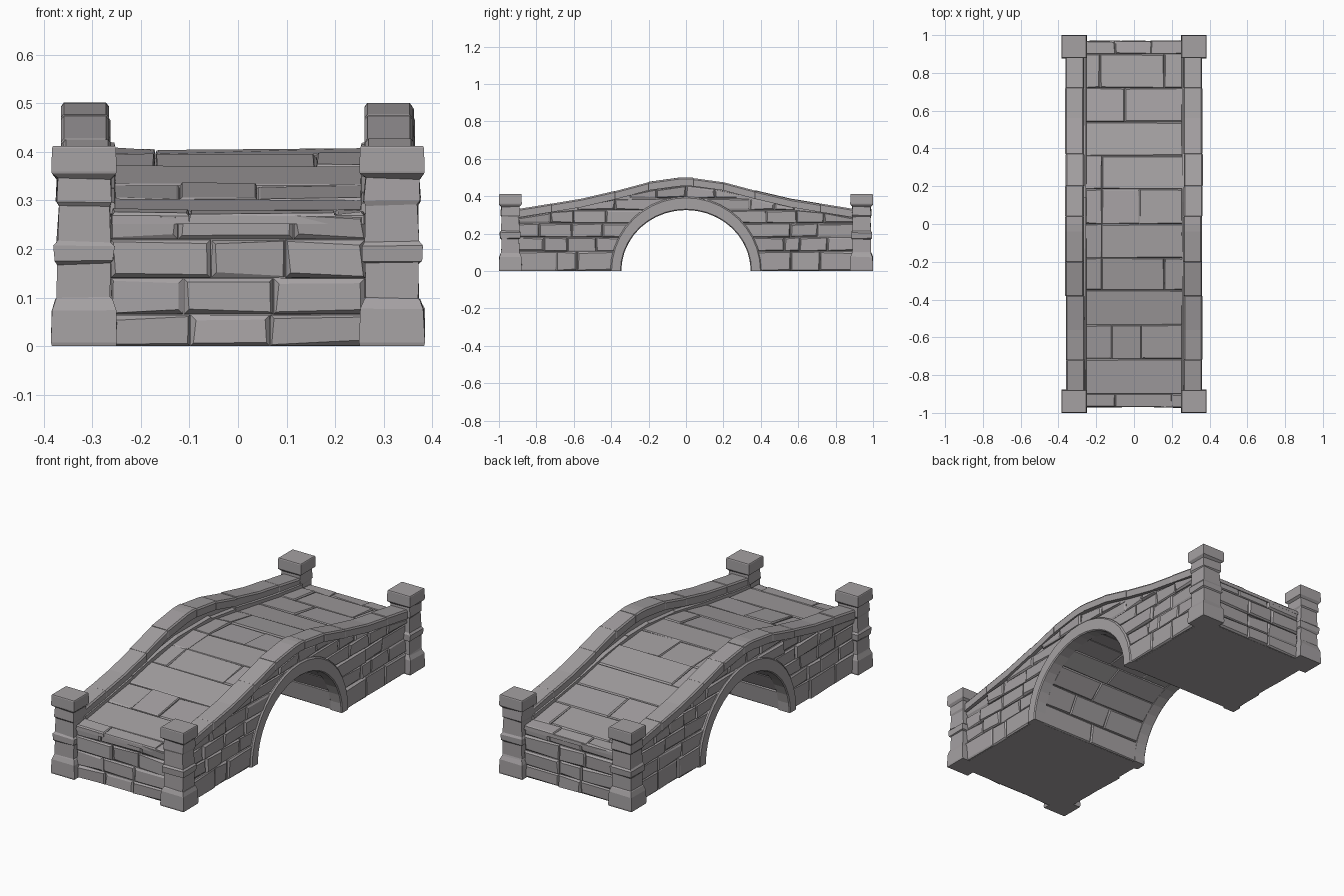
import bpy, bmesh, math, random
from mathutils import Vector

if "Cube" in bpy.data.objects:
    bpy.data.objects.remove(bpy.data.objects["Cube"])

random.seed(7)
stone_mat = bpy.data.materials.new("grey stone")
stone_mat.diffuse_color = (0.375, 0.355, 0.363, 1)
stone_mat.use_nodes = True
stone_mat.node_tree.nodes["Principled BSDF"].inputs["Base Color"].default_value = stone_mat.diffuse_color
R = lambda a: random.uniform(-a, a)


def loft(bm, rings):
    """Closed solid through a list of equal-length point rings."""
    vs = [[bm.verts.new(p) for p in r] for r in rings]
    n = len(rings[0])
    for a, b in zip(vs, vs[1:]):
        for i in range(n):
            j = (i + 1) % n
            bm.faces.new((a[i], a[j], b[j], b[i]))
    bm.faces.new(vs[0][::-1])
    bm.faces.new(vs[-1])


def finish(bm, name):
    bmesh.ops.recalc_face_normals(bm, faces=bm.faces)
    me = bpy.data.meshes.new(name)
    bm.to_mesh(me)
    bm.free()
    me.materials.append(stone_mat)
    ob = bpy.data.objects.new(name, me)
    bpy.context.collection.objects.link(ob)
    return ob


def stone(bm, f, quad, depth, ch=0.008, wob=0.004, k=(1, 1)):
    """Rough chamfered block; f maps (u, v, depth) to space."""
    cu = sum(q[0] for q in quad) / 4
    cv = sum(q[1] for q in quad) / 4

    def inset(q, a):
        du, dv = cu - q[0], cv - q[1]
        return (q[0] + math.copysign(min(a * k[0], abs(du) * .8), du),
                q[1] + math.copysign(min(a * k[1], abs(dv) * .8), dv))
    rings = [[f(*q, -0.015) for q in quad],
             [f(*inset(q, 0.001), depth - ch + R(wob / 2)) for q in quad],
             [f(*inset(q, ch * (1 + R(.6))), depth + R(wob)) for q in quad]]
    loft(bm, rings)


def cuts(a, b, size):
    """Uneven joints from a to b."""
    n = max(1, round((b - a) / size + R(0.5)))
    s = (b - a) / n
    return [a] + [a + i * s + R(s * 0.22) for i in range(1, n)] + [b]


def curve(pts):
    def f(y):
        y = abs(y)
        for (a, p), (b, q) in zip(pts, pts[1:]):
            if y <= b:
                return p + (q - p) * (y - a) / (b - a)
        return pts[-1][1]
    return f


top = curve([(0, .50), (.04, .498), (.2, .476), (.38, .428), (.56, .386), (.9, .33)])
deck = curve([(0, .398), (.18, .388), (.36, .36), (.54, .325), (.72, .297), (.9, .274), (.97, .266)])
under = lambda y: top(y) - 0.045
AY, AZ = 0.36, 0.34                       # barrel core radii

# core body: deck mass and two parapets
arch_y = [AY * math.cos(math.pi * i / 24) for i in range(25)]
ys = sorted(set([round(v, 4) for v in arch_y] + [s * v for s in (-1, 1) for v in (.04, .2, .38, .56, .72, .9, .955)]))
bottom = lambda y: AZ * math.sqrt(max(0, 1 - (y / AY) ** 2)) if abs(y) < AY else 0
for name, x0, x1, hf, lim in (("deck_core", -.3, .3, lambda y: deck(y) - .001, 1),
                              ("left_parapet_core", -.34, -.274, lambda y: under(y) + .01, .93),
                              ("right_parapet_core", .274, .34, lambda y: under(y) + .01, .93)):
    bm = bmesh.new()
    loft(bm, [[(x0, y, bottom(y)), (x1, y, bottom(y)), (x1, y, hf(y)), (x0, y, hf(y))]
              for y in ys if abs(y) < lim])
    finish(bm, name)

# side wall masonry
rows = [0, .105, .18, .255, .325, .39, .46]
ring_y = lambda z: .385 * math.sqrt(max(0, 1 - (z / .37) ** 2))
bm = bmesh.new()
for sx in (-1, 1):
    f = lambda u, v, d, sx=sx: Vector((sx * (.34 + d), u, v))
    for sy in (-1, 1):
        for z0, z1 in zip(rows, rows[1:]):
            end = .9
            while under(end) < z0 + .012 and end > .02:
                end -= .01
            start = ring_y(z0)
            if end - start < .04:
                continue
            c = cuts(max(start, ring_y(z1)), end, .15)
            for i, (a, b) in enumerate(zip(c, c[1:])):
                a1 = ring_y(z1) if i == 0 else a
                zt = lambda y: max(z0 + .004, min(z1, under(y)))
                stone(bm, f, [(a * sy, z0), (b * sy, z0), (b * sy, zt(b)), (a1 * sy, zt(a1))],
                      .010 + R(.006), ch=.007)
finish(bm, "side_wall_stones")

# end wall masonry
bm = bmesh.new()
for sy in (-1, 1):
    f = lambda u, v, d, sy=sy: Vector((u, sy * (.955 + d), v))
    lv = [0, .065, .14, .22, .272]
    for z0, z1 in zip(lv, lv[1:]):
        c = cuts(-.262, .262, .18)
        for a, b in zip(c, c[1:]):
            stone(bm, f, [(a, z0), (b, z0), (b, z1), (a, z1)], .012 + R(.005), ch=.008)
finish(bm, "end_wall_stones")

# paving slabs: inner joints for each course, front to back
bm = bmesh.new()
f = lambda u, v, d: Vector((u, v, deck(v) + d))
py = [-.97, -.9, -.715, -.535, -.35, -.18, 0, .185, .36, .54, .72, .9, .97]
joints = [[-.1, .2], [], [-.12, .04], [], [-.17, .16], [-.17], [-.17, .03], [-.17], [], [-.05],
          [-.18, .16], [-.1, .09]]
for a, b, js in zip(py, py[1:], joints):
    xs = [-.26] + js + [.26]
    for p, q in zip(xs, xs[1:]):
        stone(bm, f, [(p, a), (q, a), (q, b), (p, b)], .008 + R(.003), ch=.005, wob=.003)
finish(bm, "paving_slabs")

# kerb strips beside the paving
bm = bmesh.new()
for sx in (-1, 1):
    c = cuts(-.9, .9, .2)
    for a, b in zip(c, c[1:]):
        h = .024 + R(.005)
        loft(bm, [[(sx * .25, y, deck(y) - .02), (sx * .28, y, deck(y) - .02),
                   (sx * .28, y, deck(y) + h + .004), (sx * .254, y, deck(y) + h)] for y in (a, b)])
finish(bm, "kerbs")

# coping stones on the parapets
bm = bmesh.new()
joints = [-.9, -.72, -.38, -.2, .04, .2, .37, .72, .9]
for sx in (-1, 1):
    for a, b in zip(joints, joints[1:]):
        dx, dz = R(.003), R(.002)
        sec = []
        mids = [v for v in (-.56, -.2, -.04, 0, .04, .2, .56) if a + .01 < v < b - .01]
        for y in [a, a + .003] + mids + [b - .003, b]:
            g = .002 if y in (a, b) else 0
            xi, xo, t, u = .263 + dx + g, .362 + dx - g, top(y) + dz - g, under(y)
            sec.append([(sx * xi, y, u), (sx * xo, y, u), (sx * xo, y, t - .008),
                        (sx * (xo - .006), y, t), (sx * (xi + .006), y, t), (sx * xi, y, t - .008)])
        loft(bm, sec)
finish(bm, "coping_stones")

# arch rings on both sides
bm = bmesh.new()
for sx in (-1, 1):
    sec = []
    for i in range(21):
        t = math.pi * i / 20
        c, s = math.cos(t), math.sin(t)
        sec.append([(sx * x, ry * c, rz * s) for x, ry, rz in
                    ((.295, .346, .326), (.356, .346, .326), (.361, .351, .331),
                     (.361, .398, .391), (.354, .405, .398), (.295, .405, .398))])
    loft(bm, sec)
finish(bm, "arch_rings")

# barrel stones lining the arch
bm = bmesh.new()
f = lambda u, t, d: Vector((u, (AY - d) * math.cos(t), (AZ - d) * math.sin(t)))
for i in range(10):
    t0, t1 = math.pi * i / 10, math.pi * (i + 1) / 10
    c = cuts(-.3, .3, .24)
    for a, b in zip(c, c[1:]):
        stone(bm, f, [(a, t0), (b, t0), (b, t1), (a, t1)], .010, ch=.005, wob=.002, k=(1, 2.5))
finish(bm, "barrel_stones")

# corner posts: half-widths by height
levels = [(0, .066), (.008, .068), (.075, .066), (.095, .058), (.1, .055), (.17, .054), (.176, .061),
          (.205, .062), (.215, .055), (.29, .053), (.298, .058), (.345, .055), (.355, .066),
          (.36, .067), (.408, .066), (.412, .064)]
for sx, xn in ((-1, "left"), (1, "right")):
    for sy, yn in ((-1, "front"), (1, "back")):
        bm = bmesh.new()
        sec = []
        for z, w in levels:
            j = .002 if .01 < z < .35 else 0
            wy = w - .006
            sec.append([(sx * .317 + kx * (w + R(j)), sy * .939 + ky * (wy + R(j)),
                         max(0, z + R(j * 1.5))) for kx, ky in ((-1, -1), (1, -1), (1, 1), (-1, 1))])
        loft(bm, sec)
        finish(bm, f"{yn}_{xn}_post")
